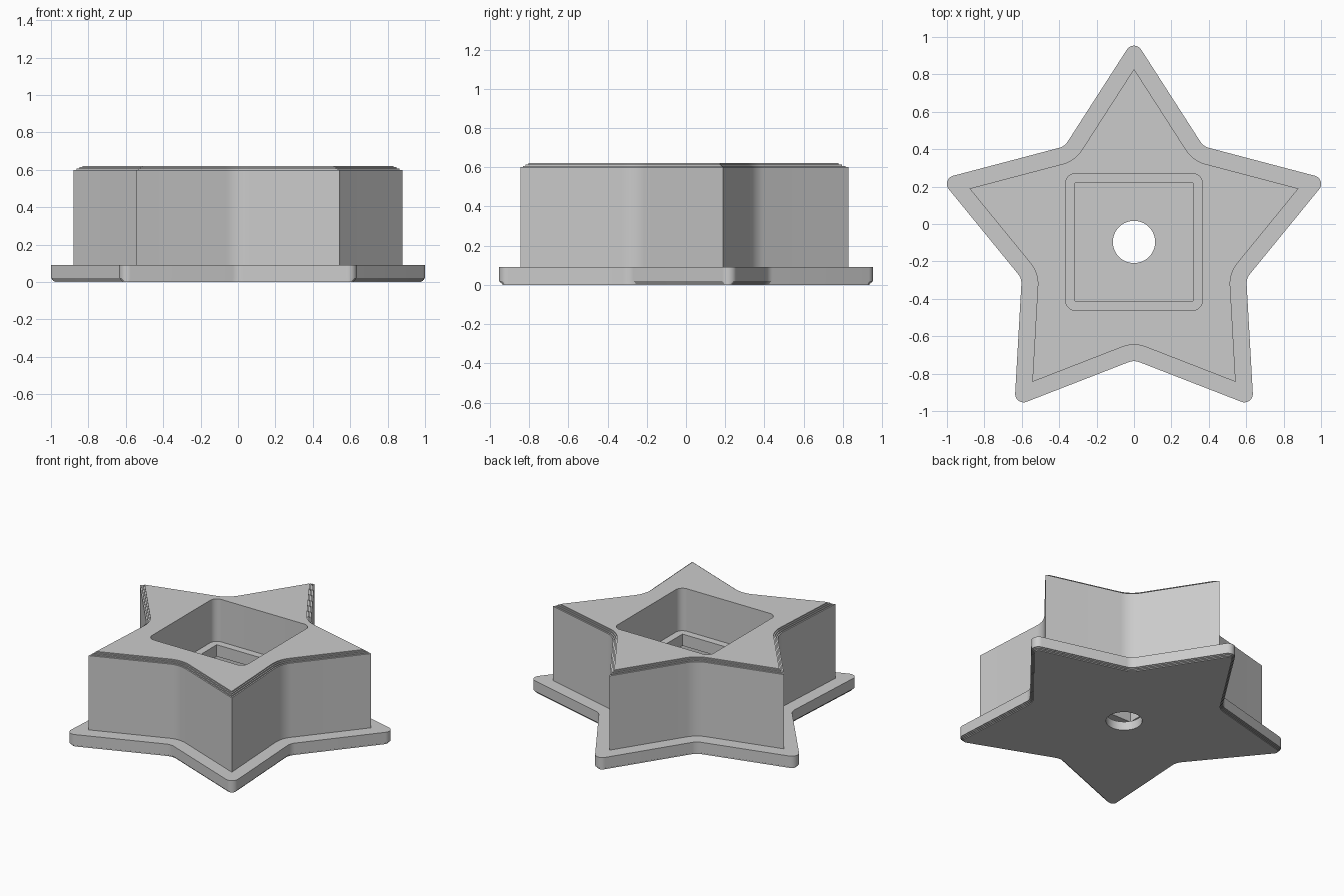
import bpy
import bmesh
import math
from mathutils import Vector

if "Cube" in bpy.data.objects:
    bpy.data.objects.remove(bpy.data.objects["Cube"], do_unlink=True)

CENTRE = Vector((0, -0.096))
TIP, VALLEY = 0.925, 0.537      # star radii at points and valleys
STEPS = 10                      # segments per rounded corner


def rounded(corners, radii):
    """Outline with every corner replaced by an arc of equal point count."""
    pts = []
    n = len(corners)
    for i, p in enumerate(corners):
        rad = radii[i % len(radii)]
        u = (corners[i - 1] - p).normalized()
        v = (corners[(i + 1) % n] - p).normalized()
        half = u.angle(v) / 2
        mid = p + (u + v).normalized() * rad / math.sin(half)
        a = p + u * rad / math.tan(half) - mid
        b = p + v * rad / math.tan(half) - mid
        start = math.atan2(a.y, a.x)
        turn = math.atan2(a.x * b.y - a.y * b.x, a.dot(b))
        for s in range(STEPS + 1):
            t = start + turn * s / STEPS
            pts.append(mid + rad * Vector((math.cos(t), math.sin(t))))
    return pts


def star(offset, tip_round, valley_round):
    """Five-pointed star grown evenly by offset."""
    edge = Vector((VALLEY * math.sin(math.pi / 5), VALLEY * math.cos(math.pi / 5) - TIP))
    apothem = TIP * edge.x / edge.length
    k = 1 + offset / apothem
    corners = []
    for i in range(10):
        ang = math.pi / 2 + i * math.pi / 5
        r = k * (VALLEY if i % 2 else TIP)
        corners.append(CENTRE + r * Vector((math.cos(ang), math.sin(ang))))
    return rounded(corners, [tip_round, valley_round])


def square(half, corner):
    signs = [(1, 1), (-1, 1), (-1, -1), (1, -1)]
    return rounded([CENTRE + half * Vector(s) for s in signs], [corner])


def loft(name, layers):
    """Closed solid through a stack of (outline, height) layers."""
    bm = bmesh.new()
    loops = [[bm.verts.new((p.x, p.y, z)) for p in pts] for pts, z in layers]
    for low, high in zip(loops, loops[1:]):
        for i in range(len(low)):
            j = (i + 1) % len(low)
            bm.faces.new((low[i], low[j], high[j], high[i]))
    bm.faces.new(loops[0][::-1])
    bm.faces.new(loops[-1])
    bmesh.ops.remove_doubles(bm, verts=bm.verts, dist=1e-5)
    bmesh.ops.recalc_face_normals(bm, faces=bm.faces)
    mesh = bpy.data.meshes.new(name)
    bm.to_mesh(mesh)
    bm.free()
    obj = bpy.data.objects.new(name, mesh)
    bpy.context.collection.objects.link(obj)
    return obj


layers = []
# Flange, with a finely stepped lower edge
for i in range(4):
    inset = 0.006 * (3 - i)
    outline = star(0.088 - inset, 0.045 - inset, 0.08 + inset)
    layers += [(outline, 0.006 * i), (outline, 0.006 * (i + 1) if i < 3 else 0.09)]
# Upright star, with a finely stepped top edge
for i in range(4):
    inset = 0.009 * i
    outline = star(-inset, 0, 0.17 + inset)
    layers += [(outline, 0.6 + 0.0073 * (i - 1) if i else 0.09), (outline, 0.6 + 0.0073 * i)]
body = loft("star_body", layers)

# Pocket: round hole, lower chamber, square lip and upper chamber
hole = square(0.113, 0.113)
chamber = square(0.365, 0.05)
lip = square(0.315, 0)
cutter = loft("pocket_cutter", [
    (hole, -0.1), (hole, 0.06),
    (chamber, 0.06), (chamber, 0.25),
    (lip, 0.25), (lip, 0.33),
    (chamber, 0.33), (chamber, 0.8),
])
cutter.hide_render = True

cut = body.modifiers.new("pocket", "BOOLEAN")
cut.operation = "DIFFERENCE"
cut.solver = "EXACT"
cut.object = cutter
bpy.ops.object.select_all(action="DESELECT")
body.select_set(True)
bpy.context.view_layer.objects.active = body
bpy.ops.object.modifier_apply(modifier=cut.name)
bpy.data.objects.remove(cutter, do_unlink=True)

# Plain grey finish
grey = bpy.data.materials.new("light_grey")
grey.use_nodes = True
colour = (0.6, 0.6, 0.6, 1)
grey.diffuse_color = colour
grey.node_tree.nodes["Principled BSDF"].inputs["Base Color"].default_value = colour
body.data.materials.clear()
body.data.materials.append(grey)
for poly in body.data.polygons:
    poly.material_index = 0
bpy.ops.object.shade_smooth_by_angle(angle=math.radians(30))
